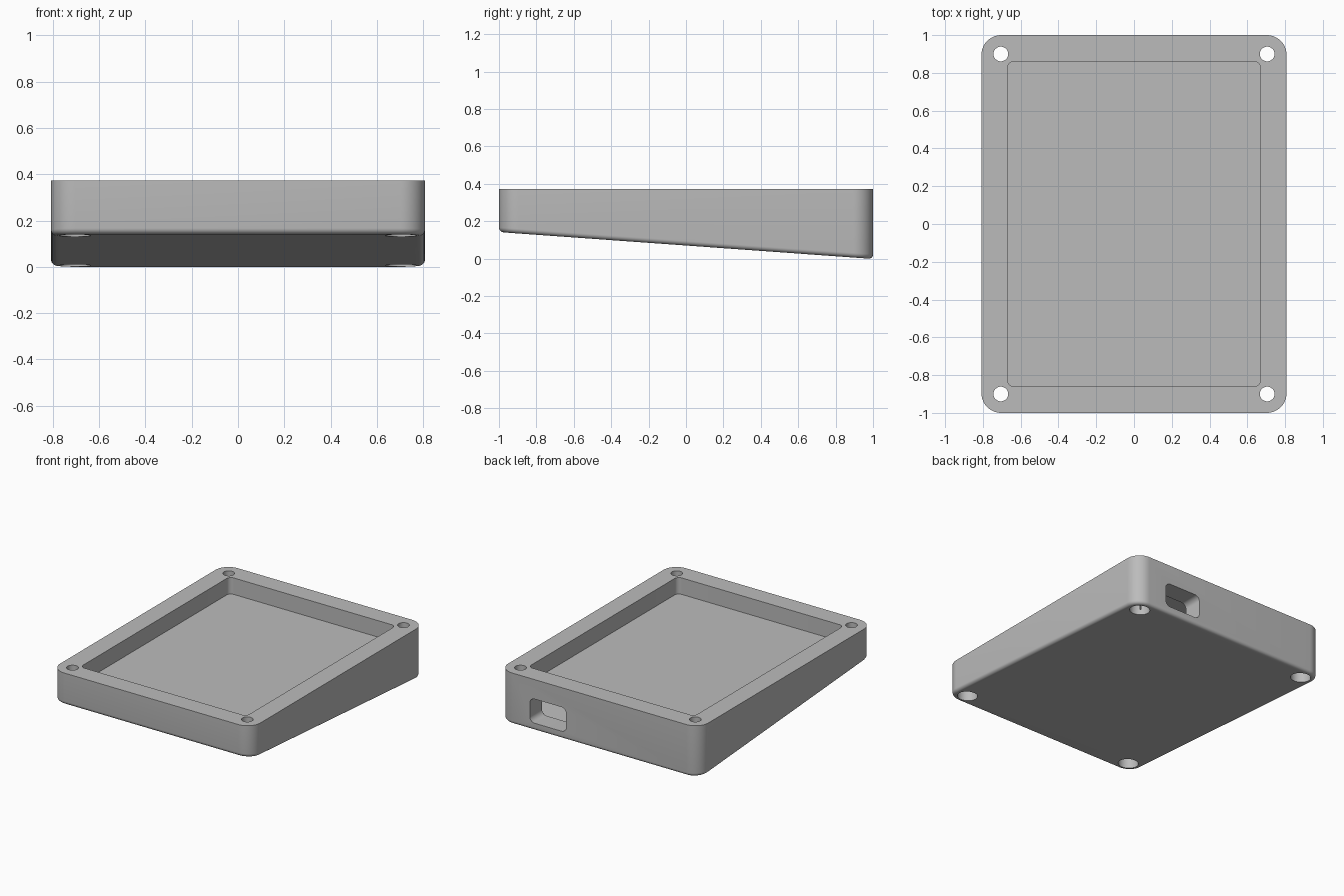
import bpy, bmesh, math
from mathutils import Matrix, Vector

cube = bpy.data.objects.get("Cube")
if cube:
    bpy.data.objects.remove(cube, do_unlink=True)

HX, HY, TOP = 0.808, 1.0, 0.372
FILLET = 0.025


def slope(y):
    """Height of the tilted underside at depth y."""
    return max(0.07 * (1 - y / 0.975), -0.002)


def rounded_rect(hx, hy, r, steps=12):
    pts = []
    for k, (sx, sy) in enumerate([(1, 1), (-1, 1), (-1, -1), (1, -1)]):
        for i in range(steps + 1):
            a = math.pi / 2 * (k + i / steps)
            pts.append((sx * (hx - r) + r * math.cos(a),
                        sy * (hy - r) + r * math.sin(a)))
    return pts


def loft(name, rings):
    """Closed solid through a stack of matching rings."""
    bm = bmesh.new()
    loops = [[bm.verts.new(p) for p in ring] for ring in rings]
    n = len(loops[0])
    for low, high in zip(loops, loops[1:]):
        for i in range(n):
            j = (i + 1) % n
            bm.faces.new((low[i], low[j], high[j], high[i]))
    bm.faces.new(loops[0][::-1])
    bm.faces.new(loops[-1])
    bmesh.ops.recalc_face_normals(bm, faces=bm.faces)
    mesh = bpy.data.meshes.new(name)
    bm.to_mesh(mesh)
    bm.free()
    obj = bpy.data.objects.new(name, mesh)
    bpy.context.collection.objects.link(obj)
    return obj


def prism(name, outline, low, high):
    """Outline extruded between two heights; low may depend on y."""
    return loft(name, [[(x, y, low(y) if callable(low) else low) for x, y in outline],
                       [(x, y, high) for x, y in outline]])


def circle(cx, cy, r, n=40):
    return [(cx + r * math.cos(math.tau * i / n), cy + r * math.sin(math.tau * i / n))
            for i in range(n)]


# Wedge body with a rounded lower rim
rings = []
for i in range(7):
    a = math.pi / 2 * i / 6
    inset = FILLET * (1 - math.sin(a))
    lift = FILLET * (1 - math.cos(a))
    rings.append([(x, y, slope(y) + lift) for x, y in rounded_rect(HX - inset, HY - inset, 0.105 - inset)])
rings.append([(x, y, TOP) for x, y in rounded_rect(HX, HY, 0.105)])
body = loft("wedge_case", rings)

# Cutters: open tray, hollow below the tray floor, rear port
cutters = [
    prism("tray_cutter", rounded_rect(0.67, 0.86, 0.035), 0.252, 0.6),
    prism("cavity_cutter", rounded_rect(0.67, 0.86, 0.035), lambda y: slope(y) + 0.04, 0.237),
]
port = rounded_rect(0.147, 0.088, 0.04)
cutters.append(loft("port_cutter", [[(0.413 + x, y, 0.142 + z) for x, z in port] for y in (0.84, 1.1)]))

# Screw holes with wider recesses underneath
for sx in (-1, 1):
    for sy in (-1, 1):
        cx, cy = sx * 0.705, sy * 0.9
        cutters.append(prism("screw_hole_cutter", circle(cx, cy, 0.039), -0.2, 0.6))
        cutters.append(prism("screw_recess_cutter", circle(cx, cy, 0.068), -0.2, slope(cy) + 0.1))

bpy.context.view_layer.objects.active = body
for cutter in cutters:
    cutter.hide_render = True
    mod = body.modifiers.new("cut", 'BOOLEAN')
    mod.operation = 'DIFFERENCE'
    mod.solver = 'EXACT'
    mod.object = cutter
    bpy.ops.object.modifier_apply(modifier=mod.name)
    bpy.data.objects.remove(cutter, do_unlink=True)

# Grey plastic
grey = bpy.data.materials.new("grey_plastic")
grey.use_nodes = True
colour = (0.5, 0.5, 0.5, 1)
grey.diffuse_color = colour
grey.node_tree.nodes["Principled BSDF"].inputs["Base Color"].default_value = colour
body.data.materials.clear()
body.data.materials.append(grey)

bpy.ops.object.select_all(action='DESELECT')
body.select_set(True)
bpy.ops.object.shade_smooth_by_angle(angle=math.radians(30))
